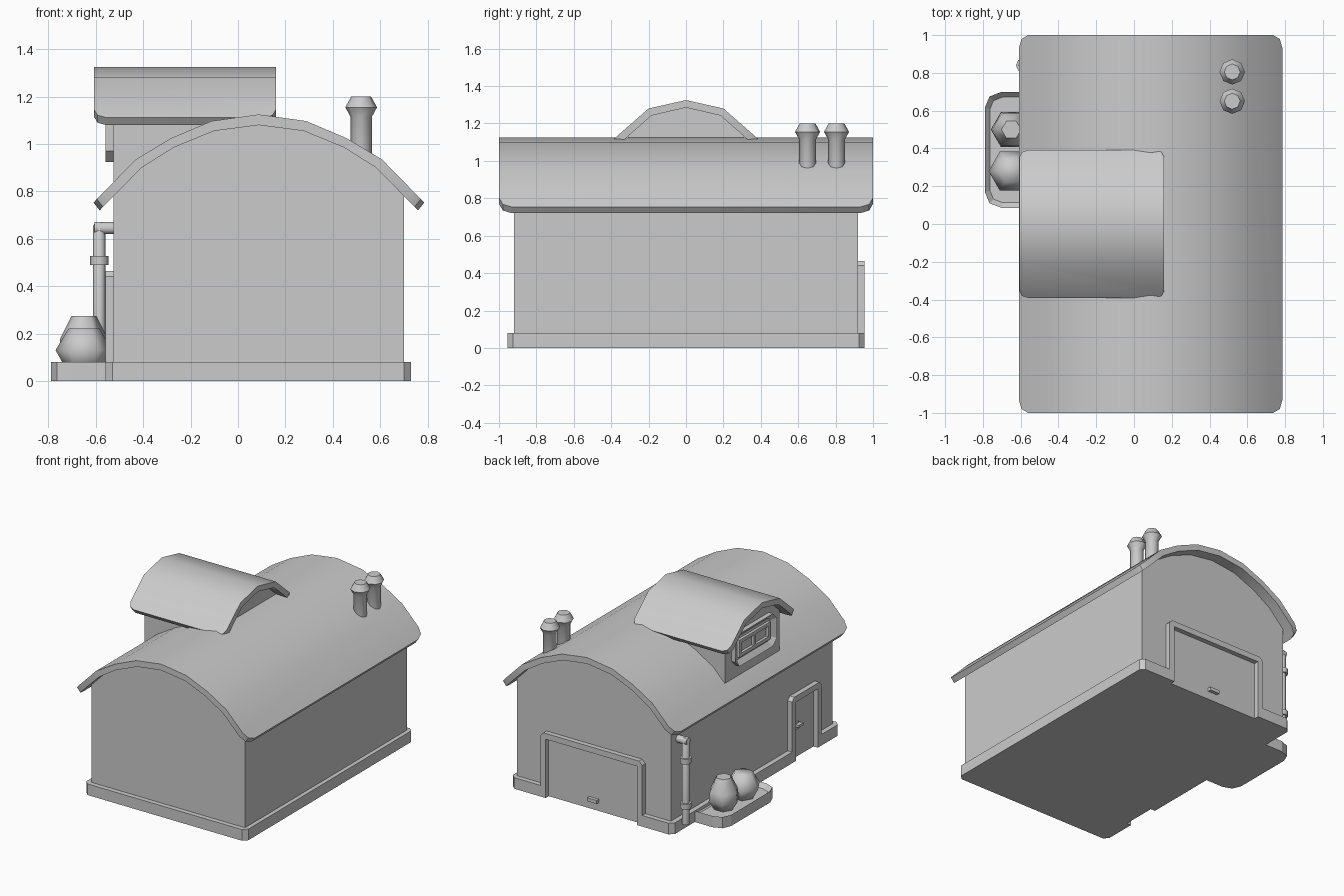
import bpy, bmesh, math
from mathutils import Vector

if "Cube" in bpy.data.objects:
    bpy.data.objects.remove(bpy.data.objects["Cube"])

CX = 0.088  # centre line of the house


def place(axis, u, v, w):
    # 2D profile (u, v) swept along an axis at w
    return {'x': (w, u, v), 'y': (u, w, v), 'z': (u, v, w)}[axis]


def finish(name, bm, smooth=None):
    bmesh.ops.recalc_face_normals(bm, faces=bm.faces)
    me = bpy.data.meshes.new(name)
    bm.to_mesh(me)
    bm.free()
    ob = bpy.data.objects.new(name, me)
    bpy.context.collection.objects.link(ob)
    if smooth:
        me.polygons.foreach_set("use_smooth", [True] * len(me.polygons))
        me.set_sharp_from_angle(angle=math.radians(smooth))
    return ob


def prism(name, pts, axis, a, b, smooth=None, corners=(), bevel=0.06, recess=None):
    """Extrude a profile from a to b. corners: profile segments rounded at both ends.
    recess = (border, depth): sinks the face at b."""
    bm = bmesh.new()
    n = len(pts)
    A = [bm.verts.new(place(axis, u, v, a)) for u, v in pts]
    B = [bm.verts.new(place(axis, u, v, b)) for u, v in pts]
    bm.faces.new(A)
    cap = bm.faces.new(B)
    for i in range(n):
        j = (i + 1) % n
        bm.faces.new((A[i], A[j], B[j], B[i]))
    bmesh.ops.recalc_face_normals(bm, faces=bm.faces)
    if recess:
        bmesh.ops.inset_region(bm, faces=[cap], thickness=recess[0], use_even_offset=True)
        step = Vector(place(axis, 0, 0, math.copysign(recess[1], a - b)))
        bmesh.ops.translate(bm, verts=cap.verts[:], vec=step)
    if corners:
        edges = [bm.edges.get((s[i], s[(i + 1) % n])) for s in (A, B) for i in corners]
        bmesh.ops.bevel(bm, geom=edges, offset=bevel, segments=2, profile=0.5, affect='EDGES')
    return finish(name, bm, smooth)


def lathe(name, rings, center, sides, smooth=50):
    """Stack of (radius, z) rings around a vertical axis."""
    bm = bmesh.new()
    loops = [[bm.verts.new((center[0] + r * math.cos(2 * math.pi * k / sides),
                            center[1] + r * math.sin(2 * math.pi * k / sides), z))
              for k in range(sides)] for r, z in rings]
    bm.faces.new(loops[0])
    bm.faces.new(loops[-1])
    for p, q in zip(loops, loops[1:]):
        for k in range(sides):
            m = (k + 1) % sides
            bm.faces.new((p[k], p[m], q[m], q[k]))
    return finish(name, bm, smooth)


def box(name, x, y, z):
    return prism(name, [(x[0], y[0]), (x[1], y[0]), (x[1], y[1]), (x[0], y[1])], 'z', *z)


def mirror(half, c=0.0):
    # half profile from the ridge outwards -> full profile, left to right
    return [(c - u, v) for u, v in reversed(half)] + [(c + u, v) for u, v in half[1:]]


def chamfered(u0, u1, v0, v1, c):
    return [(u0 + c, v0), (u1 - c, v0), (u1, v0 + c), (u1, v1 - c),
            (u1 - c, v1), (u0 + c, v1), (u0, v1 - c), (u0, v0 + c)]


def shell(name, outer, inner, c, axis, a, b, bevel):
    pts = mirror(outer, c) + mirror(inner, c)[::-1]
    n = len(pts)
    return prism(name, pts, axis, a, b, 40, (n // 2 - 1, n - 1), bevel)


def door_frame(name, axis, u0, u1, a, b, h=0.465, w=0.042, c=0.025):
    prism(name, [(u0, 0), (u0, h - c), (u0 + c, h), (u1 - c, h), (u1, h - c), (u1, 0),
                 (u1 - w, 0), (u1 - w, h - w), (u0 + w, h - w), (u0 + w, 0)], axis, a, b)


# walls
prism("walls", mirror([(0, 1.09), (.19, 1.065), (.36, .995), (.5, .91), (.6125, .79), (.6125, 0)], CX),
      'y', -.92, .92)

# base plinth, notched at both doors
prism("base", [(-.53, -.955), (.70, -.955), (.73, -.925), (.73, .925), (.70, .955),
               (.45, .955), (.45, .915), (-.28, .915), (-.28, .955), (-.53, .955),
               (-.56, .925), (-.56, -.45), (-.52, -.45), (-.52, -.70), (-.56, -.70),
               (-.56, -.925)], 'z', 0, .08)

# main roof
shell("main_roof",
      [(0, 1.125), (.2, 1.097), (.37, 1.025), (.52, .935), (.698, .753)],
      [(0, 1.08), (.19, 1.055), (.36, .985), (.495, .9), (.672, .72)],
      CX, 'y', -1, 1, .07)

# dormer
prism("dormer_walls", mirror([(0, 1.295), (.2, 1.25), (.31, 1.145), (.31, .76)]), 'x', -.526, .08)
shell("dormer_roof",
      [(0, 1.325), (.2, 1.28), (.392, 1.112)],
      [(0, 1.285), (.185, 1.242), (.368, 1.08)],
      0, 'x', -.607, .16, .05)

# dormer window
prism("window_frame", chamfered(-.235, .235, .925, 1.16, .045), 'x', -.52, -.56, recess=(.035, .03))
for i, y in enumerate((-.165, 0, .165)):
    box(f"window_bar_{i}", (-.55, -.525), (y - .013, y + .013), (.98, 1.105))
for i, z in enumerate((.98, 1.08)):
    box(f"window_rail_{i}", (-.55, -.525), (-.178, .178), (z, z + .025))

# doors
door_frame("garage_door_frame", 'y', -.32, .492, .91, .955)
box("garage_door_handle", (.05, .126), (.915, .945), (.06, .085))
door_frame("side_door_frame", 'x', -.742, -.408, -.51, -.56)
box("side_door_handle_plate", (-.535, -.52), (-.515, -.485), (.2, .26))
box("side_door_handle", (-.56, -.53), (-.535, -.485), (.225, .243))

# planter with two bushes
prism("planter", [(-.54, .085), (-.70, .085), (-.765, .11), (-.79, .17), (-.79, .615),
                  (-.765, .675), (-.70, .70), (-.54, .70)], 'z', 0, .08, recess=(.028, .03))
lathe("round_bush", [(.07, .04), (.12, .13), (.065, .222)], (-.65, .28), 6, 65)
lathe("tall_bush", [(.06, .04), (.108, .115), (.1, .18), (.052, .275)], (-.65, .5), 6, 65)

# drain pipe with collars and elbow
PIPE = (-.586, .84)
lathe("drain_pipe", [(.026, .05), (.026, .655), (.015, .67)], PIPE, 8)
for i, z in enumerate((.165, .49)):
    lathe(f"pipe_collar_{i}", [(.039, z), (.039, z + .038)], PIPE, 8)
prism("pipe_elbow", [(.84 + .027 * math.cos(math.pi * (k + .5) / 4),
                      .645 + .027 * math.sin(math.pi * (k + .5) / 4)) for k in range(8)],
      'x', -.606, -.51, 50)

# chimneys
for i, y in enumerate((.65, .805)):
    lathe(f"chimney_{i}", [(.045, .9), (.045, 1.115), (.067, 1.155), (.042, 1.2)], (.52, y), 8)
